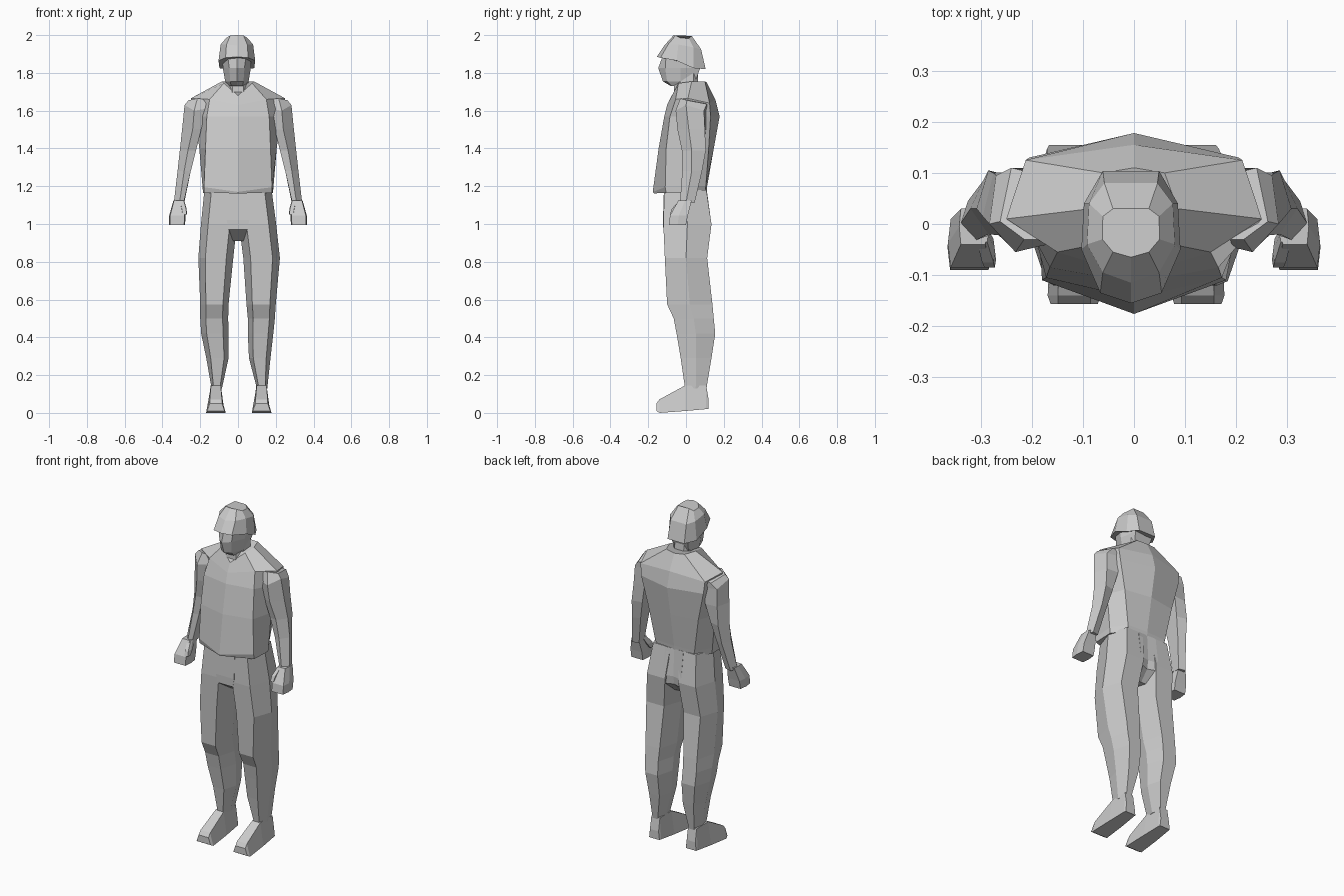
import bpy, bmesh


def loft(name, rings):
    """Skin closed rings of 3D points, cap both ends, keep faces flat."""
    bm = bmesh.new()
    loops = [[bm.verts.new(p) for p in ring] for ring in rings]
    n = len(loops[0])
    for a, b in zip(loops, loops[1:]):
        for i in range(n):
            j = (i + 1) % n
            bm.faces.new((a[i], a[j], b[j], b[i]))
    bm.faces.new(loops[0])
    bm.faces.new(loops[-1])
    bmesh.ops.recalc_face_normals(bm, faces=bm.faces)
    mesh = bpy.data.meshes.new(name)
    bm.to_mesh(mesh)
    bm.free()
    obj = bpy.data.objects.new(name, mesh)
    bpy.context.collection.objects.link(obj)
    return obj


def sym(half, z=0.0):
    """Half ring (front to back, x >= 0) mirrored into a full ring."""
    pts = [(p[0], p[1], p[2] if len(p) > 2 else z) for p in half]
    return pts + [(-x, y, h) for x, y, h in reversed(pts) if x > 0]


def hexagon(z, yf, yb, x0, x1, inset=0.2):
    """Six-sided limb section with flat front and back."""
    d, m = (x1 - x0) * inset, yf + (yb - yf) * 0.5
    return [(x0 + d, yf, z), (x1 - d, yf, z), (x1, m, z),
            (x1 - d, yb, z), (x0 + d, yb, z), (x0, m, z)]


# Shirt: overhanging hem, flat chest, broad rounded upper back, V neckline
loft("shirt", [
    sym([(0, -.17, 1.162), (.18, -.105, 1.165), (.185, .02, 1.165), (.12, .10, 1.165), (0, .11, 1.165)]),
    sym([(0, -.176, 1.17), (.18, -.11, 1.195), (.188, .02, 1.20), (.13, .105, 1.20), (0, .112, 1.20)]),
    sym([(0, -.145), (.172, -.105), (.205, .02), (.165, .12), (0, .147)], 1.40),
    sym([(0, -.115), (.165, -.085), (.225, .03), (.205, .13), (0, .178)], 1.57),
    sym([(0, -.10, 1.63), (.15, -.055, 1.66), (.25, .01, 1.665), (.212, .125, 1.64), (0, .155, 1.66)]),
    sym([(0, -.075, 1.68), (.075, -.04, 1.745), (.085, .03, 1.755), (.06, .10, 1.755), (0, .11, 1.75)]),
])

# Trousers: seat filler between the two legs
loft("crotch", [
    sym([(0, -.117), (.06, -.117), (.06, .11), (0, .11)], 1.18),
    sym([(0, -.122), (.06, -.122), (.06, .132), (0, .12)], 1.02),
    sym([(0, -.12), (.05, -.12), (.05, .128), (0, .11)], .97),
    sym([(0, -.03), (.035, -.03), (.035, .06), (0, .06)], .91),
])

# Legs: z, front y, back y, then inner and outer x for each side
leg_sections = [
    (1.18, -.115, .108, -.01, .178, -.01, .178),
    (1.0, -.12, .135, .005, .196, .005, .202),
    (.82, -.112, .112, .025, .21, .028, .222),
    (.575, -.10, .14, .05, .20, .045, .20),
    (.50, -.065, .147, .052, .20, .052, .195),
    (.42, -.05, .155, .05, .195, .052, .187),
    (.29, -.028, .135, .05, .168, .058, .172),
    (.13, -.005, .108, .085, .14, .10, .155),
]
for label, sign, c in (("left", 1, 5), ("right", -1, 3)):
    loft(label + "_leg", [[(sign * x, y, z) for x, y, z in hexagon(s[0], s[1], s[2], s[c], s[c + 1])]
                          for s in leg_sections])
    # Shoes: y, bottom z, top z, half width at top and bottom, lofted heel to toe
    cx = .125 if sign > 0 else -.117
    loft(label + "_shoe", [[(cx - b, y, z0), (cx + b, y, z0), (cx + t, y, z1), (cx - t, y, z1)]
                           for y, z0, z1, t, b in ((.12, .02, .07, .028, .034), (.107, .02, .145, .028, .036),
                                                   (-.005, .01, .145, .026, .045),
                                                   (-.14, 0, .072, .032, .052), (-.157, .01, .05, .032, .046))])

# Sleeves and forearms: straight outer line, angled forward toward the hand
arm_half = [
    [(.17, -.03, 1.66), (.215, -.03, 1.665), (.262, .005, 1.655), (.24, .11, 1.635), (.20, .10, 1.64)],
    [(.17, -.04, 1.61), (.232, -.055, 1.60), (.283, .00, 1.63), (.27, .095, 1.60), (.19, .11, 1.60)],
    [(.195, -.03, 1.50), (.24, -.045, 1.50), (.296, .015, 1.50), (.275, .10, 1.50), (.20, .105, 1.50)],
    [(.222, -.015, 1.39), (.265, -.022, 1.39), (.308, .03, 1.39), (.285, .105, 1.39), (.225, .09, 1.39)],
    [(.25, -.01, 1.28), (.285, -.02, 1.28), (.320, .03, 1.28), (.295, .085, 1.28), (.25, .07, 1.28)],
    [(.288, -.02, 1.11), (.31, -.032, 1.11), (.340, .0, 1.11), (.325, .045, 1.11), (.285, .035, 1.11)],
]
hand = [(1.125, -.04, .03, .288, .342), (1.045, -.085, .01, .278, .364), (.995, -.09, 0, .28, .365)]
thumb = [(1.125, -.035, -.005, .285, .31), (1.08, -.075, -.03, .272, .30), (1.05, -.085, -.055, .27, .295)]
for label, sign in (("left", 1), ("right", -1)):
    loft(label + "_arm", [[(sign * x, y, z) for x, y, z in ring] for ring in arm_half])
    for part, rows, inset in (("hand", hand, .06), ("thumb", thumb, .1)):
        loft(f"{label}_{part}", [[(sign * x, y, z) for x, y, z in hexagon(*r, inset)] for r in rows])

# Neck and face
loft("neck", [sym([(.03, -.065), (.06, -.03), (.06, .04), (.03, .07)], 1.68),
              sym([(.03, -.06), (.052, -.03), (.052, .04), (.03, .06)], 1.82)])
head = loft("face", [
    sym([(0, -.08), (.03, -.075), (.045, -.03), (.03, .04)], 1.73),
    sym([(0, -.122), (.035, -.10), (.062, -.03), (.045, .05)], 1.755),
    sym([(0, -.147), (.04, -.11), (.074, -.03), (.058, .075)], 1.825),
    sym([(0, -.12), (.05, -.105), (.078, -.03), (.05, .075)], 1.90),
])

# Helmet: brim drops toward the back, small flat crown
helmet = loft("helmet", [
    sym([(0, -.155, 1.885), (.06, -.135, 1.88), (.097, -.05, 1.865), (.092, .04, 1.825), (.055, .104, 1.82)]),
    sym([(0, -.115, 1.945), (.055, -.095, 1.95), (.086, -.04, 1.95), (.082, .04, 1.935), (.052, .08, 1.925)]),
    sym([(0, -.065, 2.0), (.035, -.055, 1.998), (.056, -.03, 1.985), (.055, .015, 1.982), (.035, .03, 1.996)]),
])
for o in (head, helmet):
    o.location.x = -.006
